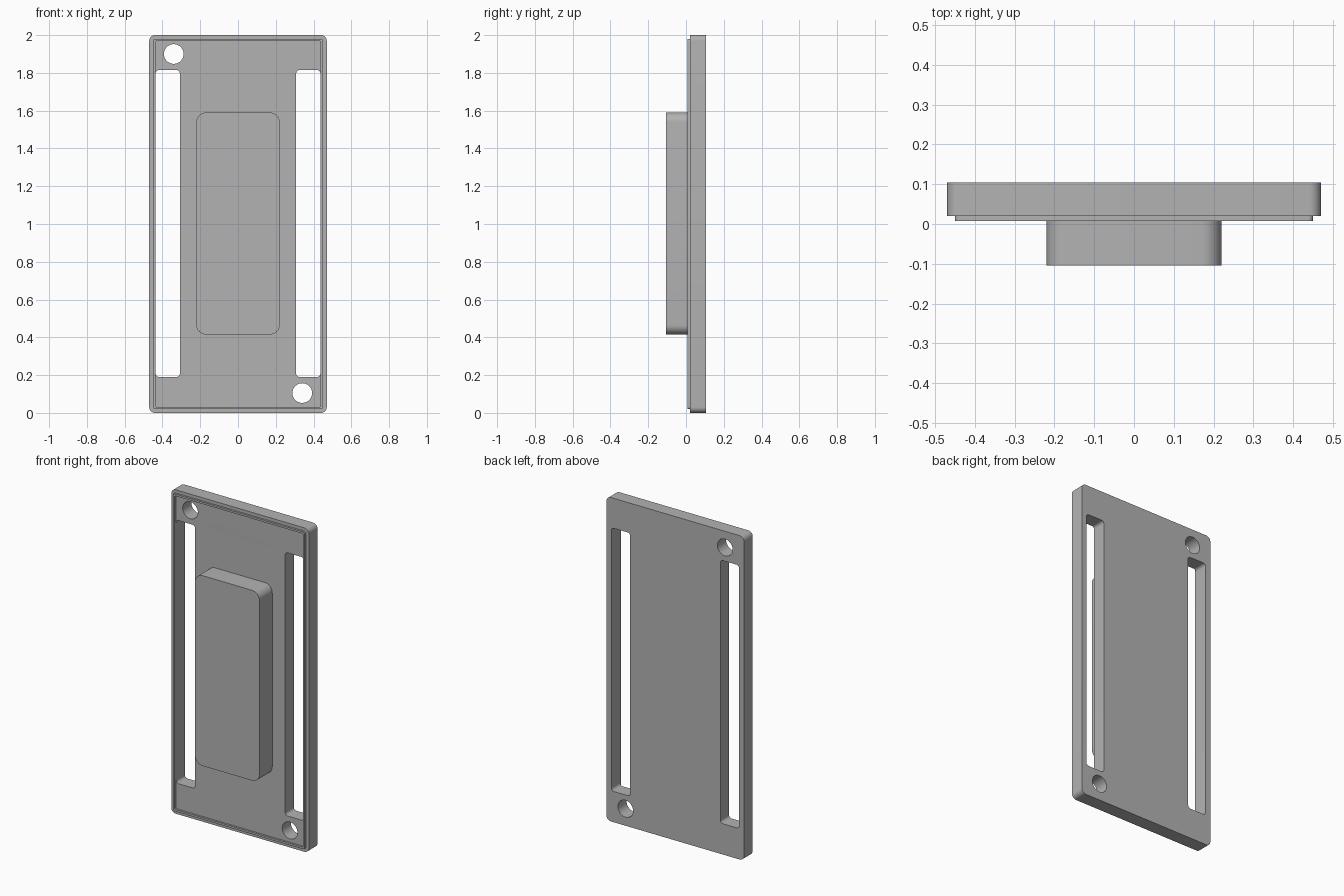
import bpy
import bmesh
from math import cos, sin, pi, radians
from mathutils import Matrix

if "Cube" in bpy.data.objects:
    bpy.data.objects.remove(bpy.data.objects["Cube"], do_unlink=True)

grey = bpy.data.materials.new("mid grey")
grey.use_nodes = True
COLOUR = (0.45, 0.45, 0.45, 1)
grey.diffuse_color = COLOUR
grey.node_tree.nodes["Principled BSDF"].inputs["Base Color"].default_value = COLOUR


def rounded(x0, x1, z0, z1, r, steps=8):
    """Outline of a rectangle with rounded corners."""
    corners = [(x1 - r, z1 - r), (x0 + r, z1 - r), (x0 + r, z0 + r), (x1 - r, z0 + r)]
    return [(cx + r * cos((k + i / steps) * pi / 2), cz + r * sin((k + i / steps) * pi / 2))
            for k, (cx, cz) in enumerate(corners) for i in range(steps + 1)]


def circle(cx, cz, r, steps=48):
    return [(cx + r * cos(2 * pi * i / steps), cz + r * sin(2 * pi * i / steps))
            for i in range(steps)]


def slab(name, outlines, y0, y1):
    """Extrude an outline, with any further outlines as holes, from y0 to y1."""
    curve = bpy.data.curves.new(name + "_outline", "CURVE")
    curve.dimensions = "2D"
    curve.fill_mode = "BOTH"
    curve.extrude = (y1 - y0) / 2
    for outline in outlines:
        spline = curve.splines.new("POLY")
        spline.points.add(len(outline) - 1)
        for point, (x, z) in zip(spline.points, outline):
            point.co = (x, z, 0, 1)
        spline.use_cyclic_u = True
    helper = bpy.data.objects.new(name + "_helper", curve)
    bpy.context.collection.objects.link(helper)
    mesh = bpy.data.meshes.new_from_object(
        helper.evaluated_get(bpy.context.evaluated_depsgraph_get()))
    bpy.data.objects.remove(helper)
    bpy.data.curves.remove(curve)

    # Stand the slab upright and weld its caps to its sides
    mesh.transform(Matrix.Translation((0, (y0 + y1) / 2, 0)) @ Matrix.Rotation(pi / 2, 4, "X"))
    bm = bmesh.new()
    bm.from_mesh(mesh)
    bmesh.ops.remove_doubles(bm, verts=bm.verts, dist=0.0001)
    bmesh.ops.recalc_face_normals(bm, faces=bm.faces)
    bm.to_mesh(mesh)
    bm.free()
    mesh.name = name
    mesh.materials.clear()
    mesh.materials.append(grey)
    obj = bpy.data.objects.new(name, mesh)
    bpy.context.collection.objects.link(obj)
    bpy.ops.object.select_all(action="DESELECT")
    obj.select_set(True)
    bpy.context.view_layer.objects.active = obj
    bpy.ops.object.shade_smooth_by_angle(angle=radians(30))
    return obj


FACE, BACK = 0.02, 0.105

# Plate with two long slots and two diagonal screw holes
slab("back_plate", [
    rounded(-0.47, 0.47, 0, 2, 0.03),
    rounded(-0.436, -0.308, 0.19, 1.815, 0.018),
    rounded(0.308, 0.436, 0.19, 1.815, 0.018),
    circle(-0.34, 1.9, 0.052),
    circle(0.34, 0.105, 0.052),
], FACE, BACK)

# Thin locating lip around the front
slab("front_lip", [
    rounded(-0.45, 0.45, 0.02, 1.98, 0.012),
    rounded(-0.438, 0.438, 0.032, 1.968, 0.006),
], 0.008, FACE)

# Raised block in the middle of the front
slab("centre_block", [rounded(-0.22, 0.22, 0.415, 1.59, 0.05)], -0.105, FACE)
